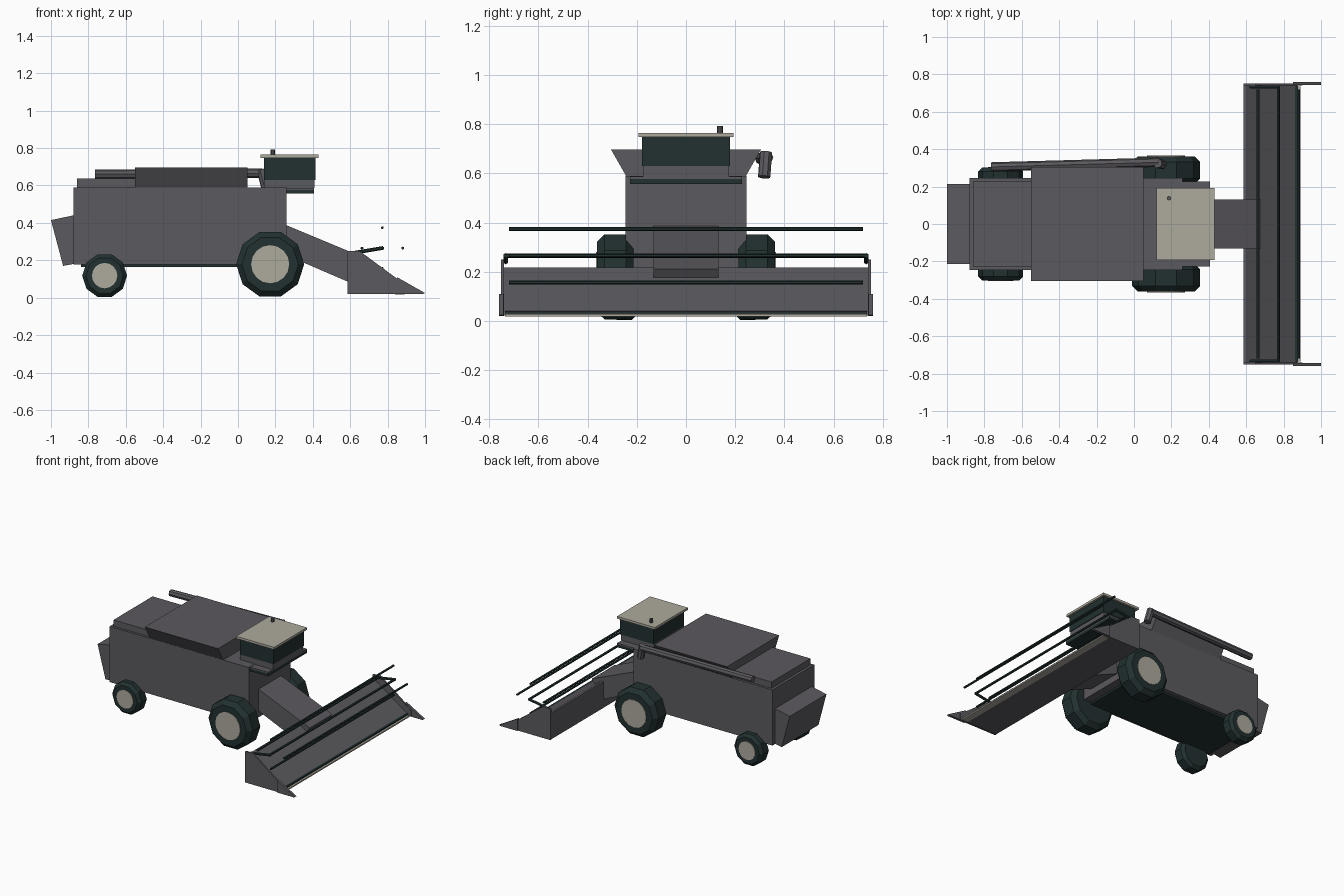
import bpy, bmesh, math
from mathutils import Vector

cube = bpy.data.objects.get("Cube")
if cube:
    bpy.data.objects.remove(cube)


def material(name, rgb):
    m = bpy.data.materials.new(name)
    m.use_nodes = True
    m.diffuse_color = (*rgb, 1)
    m.node_tree.nodes["Principled BSDF"].inputs["Base Color"].default_value = (*rgb, 1)
    return m


GREY = material("body grey", (0.105, 0.1, 0.112))
DARK = material("dark green black", (0.016, 0.03, 0.03))
BEIGE = material("warm beige", (0.42, 0.4, 0.34))


def finish(name, bm, *mats):
    bmesh.ops.recalc_face_normals(bm, faces=bm.faces)
    mesh = bpy.data.meshes.new(name)
    bm.to_mesh(mesh)
    bm.free()
    for m in mats:
        mesh.materials.append(m)
    obj = bpy.data.objects.new(name, mesh)
    bpy.context.collection.objects.link(obj)
    return obj


def prism(name, profile, y0, y1, mat):
    """Extrude an x/z outline from y0 to y1."""
    bm = bmesh.new()
    face = bm.faces.new([bm.verts.new((x, y0, z)) for x, z in profile])
    out = bmesh.ops.extrude_face_region(bm, geom=[face])["geom"]
    verts = [g for g in out if isinstance(g, bmesh.types.BMVert)]
    bmesh.ops.translate(bm, verts=verts, vec=(0, y1 - y0, 0))
    return finish(name, bm, mat)


def box(name, x, y, z, mat):
    outline = [(x[0], z[0]), (x[1], z[0]), (x[1], z[1]), (x[0], z[1])]
    return prism(name, outline, y[0], y[1], mat)


def rod(name, a, b, radius, mat, sides=6):
    a, b = Vector(a), Vector(b)
    bm = bmesh.new()
    bmesh.ops.create_cone(bm, cap_ends=True, segments=sides, radius1=radius,
                          radius2=radius, depth=(b - a).length)
    turn = (b - a).to_track_quat("Z", "Y").to_matrix()
    bmesh.ops.transform(bm, matrix=turn.to_4x4(), verts=bm.verts)
    bmesh.ops.translate(bm, verts=bm.verts, vec=(a + b) / 2)
    return finish(name, bm, mat)


def wheel(name, x, z, r, inner, outer, side, hub):
    """Ten-sided tyre with chamfered shoulders and a round hub disc."""
    c = r * 0.17
    profile = [(inner, r - c), (inner + c, r), (outer - c, r), (outer, r - c)]
    bm = bmesh.new()
    rings = []
    for y, rad in profile:
        ring = []
        for i in range(10):
            a = math.tau * i / 10
            ring.append(bm.verts.new((x + rad * math.cos(a), side * y, z + rad * math.sin(a))))
        rings.append(ring)
    for p, q in zip(rings, rings[1:]):
        for i in range(10):
            j = (i + 1) % 10
            bm.faces.new((p[i], p[j], q[j], q[i]))
    bm.faces.new(rings[0])
    bm.faces.new(rings[-1])
    finish(name + "_tyre", bm, DARK)
    rod(name + "_hub", (x, side * (outer - 0.02), z), (x, side * (outer + 0.004), z), hub, BEIGE, 16)


# Main body, belly and rear hood
box("body", (-0.88, 0.26), (-0.245, 0.245), (0.178, 0.59), GREY)
box("belly_plate", (-0.84, 0.2), (-0.215, 0.215), (0.163, 0.178), DARK)
box("engine_cover", (-0.86, -0.5), (-0.228, 0.228), (0.59, 0.637), GREY)
prism("rear_hood", [(-1, 0.415), (-0.88, 0.44), (-0.88, 0.18), (-0.935, 0.17)], -0.215, 0.215, GREY)

# Grain tank flaring out sideways
tank = box("grain_tank", (-0.55, 0.05), (-0.305, 0.305), (0.59, 0.697), GREY)
for v in tank.data.vertices:
    if v.co.z < 0.6:
        v.co.y *= 0.8

# Unloading pipe with a spout at the front end
rod("unloading_pipe", (-0.765, 0.305, 0.66), (0.13, 0.33, 0.665), 0.025, GREY, 8)
rod("pipe_spout", (0.125, 0.325, 0.685), (0.15, 0.318, 0.585), 0.026, GREY, 8)

# Cab
box("cab_platform_base", (0.26, 0.405), (-0.228, 0.228), (0.557, 0.577), DARK)
box("cab_platform", (0.24, 0.405), (-0.228, 0.228), (0.577, 0.587), GREY)
box("cab_base", (0.14, 0.41), (-0.175, 0.175), (0.587, 0.63), GREY)
box("cab_glass", (0.14, 0.415), (-0.178, 0.178), (0.63, 0.748), DARK)
box("cab_roof", (0.12, 0.43), (-0.193, 0.193), (0.748, 0.765), BEIGE)
rod("antenna", (0.187, 0.138, 0.765), (0.187, 0.138, 0.793), 0.012, GREY, 8)

# Feeder house
prism("feeder_house", [(0.24, 0.39), (0.265, 0.385), (0.68, 0.212), (0.6, 0.08), (0.24, 0.235)],
      -0.132, 0.132, GREY)

# Header trough with knife bar
prism("header_trough", [(0.585, 0.022), (0.585, 0.217), (0.6, 0.217), (0.865, 0.038), (0.875, 0.022)],
      -0.742, 0.742, GREY)
box("knife_guard", (0.86, 0.878), (-0.735, 0.735), (0.03, 0.04), DARK)
box("knife_bar", (0.84, 0.89), (-0.735, 0.735), (0.018, 0.028), BEIGE)

# Reel bars around the centre shaft
for i in range(4):
    a = math.tau * i / 4
    x, z = 0.772 + 0.109 * math.cos(a), 0.265 + 0.109 * math.sin(a)
    rod("reel_bar", (x, -0.72, z), (x, 0.72, z), 0.008, DARK)
rod("reel_shaft", (0.772, -0.735, 0.265), (0.772, 0.735, 0.265), 0.009, DARK)

# Mirrored parts
for label, s in (("left", 1), ("right", -1)):
    prism(label + "_end_plate", [(0.585, 0.02), (0.585, 0.25), (0.65, 0.25), (0.9, 0.065), (0.9, 0.02)],
          s * 0.74, s * 0.752, GREY)
    prism(label + "_crop_divider", [(0.85, 0.02), (0.85, 0.11), (1, 0.025), (0.99, 0.02)],
          s * 0.742, s * 0.76, GREY)
    rod(label + "_reel_arm", (0.62, s * 0.733, 0.24), (0.776, s * 0.733, 0.266), 0.01, DARK)
    wheel(label + "_front_wheel", 0.172, 0.179, 0.182, 0.213, 0.362, s, 0.102)
    wheel(label + "_rear_wheel", -0.713, 0.118, 0.12, 0.2, 0.302, s, 0.068)
